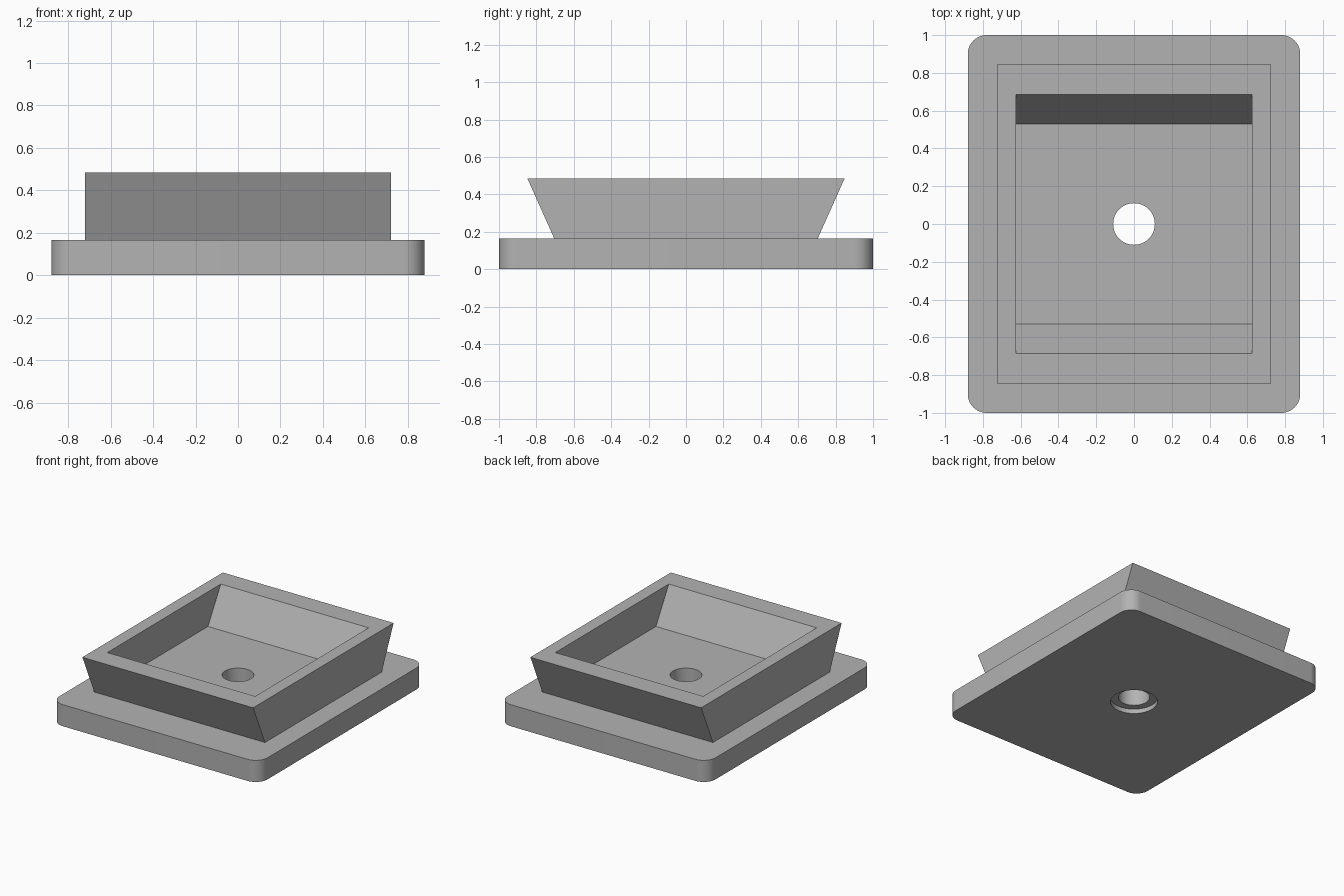
import bpy
import bmesh
import math

cube = bpy.data.objects.get("Cube")
if cube:
    bpy.data.objects.remove(cube, do_unlink=True)

BASE_TOP, RIM, FLOOR = 0.165, 0.485, 0.22

grey = bpy.data.materials.new("plain grey")
grey.use_nodes = True
colour = (0.45, 0.45, 0.45, 1)
grey.diffuse_color = colour
grey.node_tree.nodes["Principled BSDF"].inputs["Base Color"].default_value = colour


def finish(bm, name):
    bmesh.ops.recalc_face_normals(bm, faces=bm.faces[:])
    mesh = bpy.data.meshes.new(name)
    bm.to_mesh(mesh)
    bm.free()
    mesh.materials.append(grey)
    obj = bpy.data.objects.new(name, mesh)
    bpy.context.collection.objects.link(obj)
    return obj


def block(name, half_x, low_y, high_y, low_z, high_z, radius=0):
    """Block whose front and back may slope; optional rounded upright corners."""
    bm = bmesh.new()
    bmesh.ops.create_cube(bm, size=2)
    for v in bm.verts:
        top = v.co.z > 0
        v.co.x *= half_x
        v.co.y *= high_y if top else low_y
        v.co.z = high_z if top else low_z
    if radius:
        upright = [e for e in bm.edges
                   if abs(e.verts[0].co.z - e.verts[1].co.z) > 0.01]
        bmesh.ops.bevel(bm, geom=upright, offset=radius, segments=12,
                        profile=0.5, affect='EDGES')
    return finish(bm, name)


def cylinder(name, radius, low, high):
    bm = bmesh.new()
    bmesh.ops.create_cone(bm, cap_ends=True, segments=64, radius1=radius,
                          radius2=radius, depth=high - low)
    bmesh.ops.translate(bm, verts=bm.verts, vec=(0, 0, (low + high) / 2))
    return finish(bm, name)


def cut(target, cutter):
    cutter.hide_render = True
    mod = target.modifiers.new("cut", 'BOOLEAN')
    mod.operation, mod.solver, mod.object = 'DIFFERENCE', 'EXACT', cutter
    bpy.context.view_layer.objects.active = target
    bpy.ops.object.modifier_apply(modifier=mod.name)
    bpy.data.objects.remove(cutter, do_unlink=True)


# Rounded base slab and flared tray on top
base = block("base_slab", 0.88, 1, 1, 0, BASE_TOP, radius=0.1)
tray = block("flared_tray", 0.722, 0.705, 0.848, BASE_TOP, RIM)

# Tray recess, extended above the rim along the same slope
slope = (0.685 - 0.53) / (RIM - FLOOR)
cut(tray, block("recess_cutter", 0.625, 0.53, 0.685 + 0.1 * slope,
                FLOOR, RIM + 0.1))

# Drain hole through both parts, with a wider shallow bore underneath
for part in (base, tray):
    cut(part, cylinder("hole_cutter", 0.11, -0.1, 0.6))
cut(base, cylinder("counterbore_cutter", 0.165, -0.1, 0.035))

# Smooth round surfaces, crisp edges
for part in (base, tray):
    bpy.ops.object.select_all(action='DESELECT')
    part.select_set(True)
    bpy.context.view_layer.objects.active = part
    bpy.ops.object.shade_smooth_by_angle(angle=math.radians(30))
